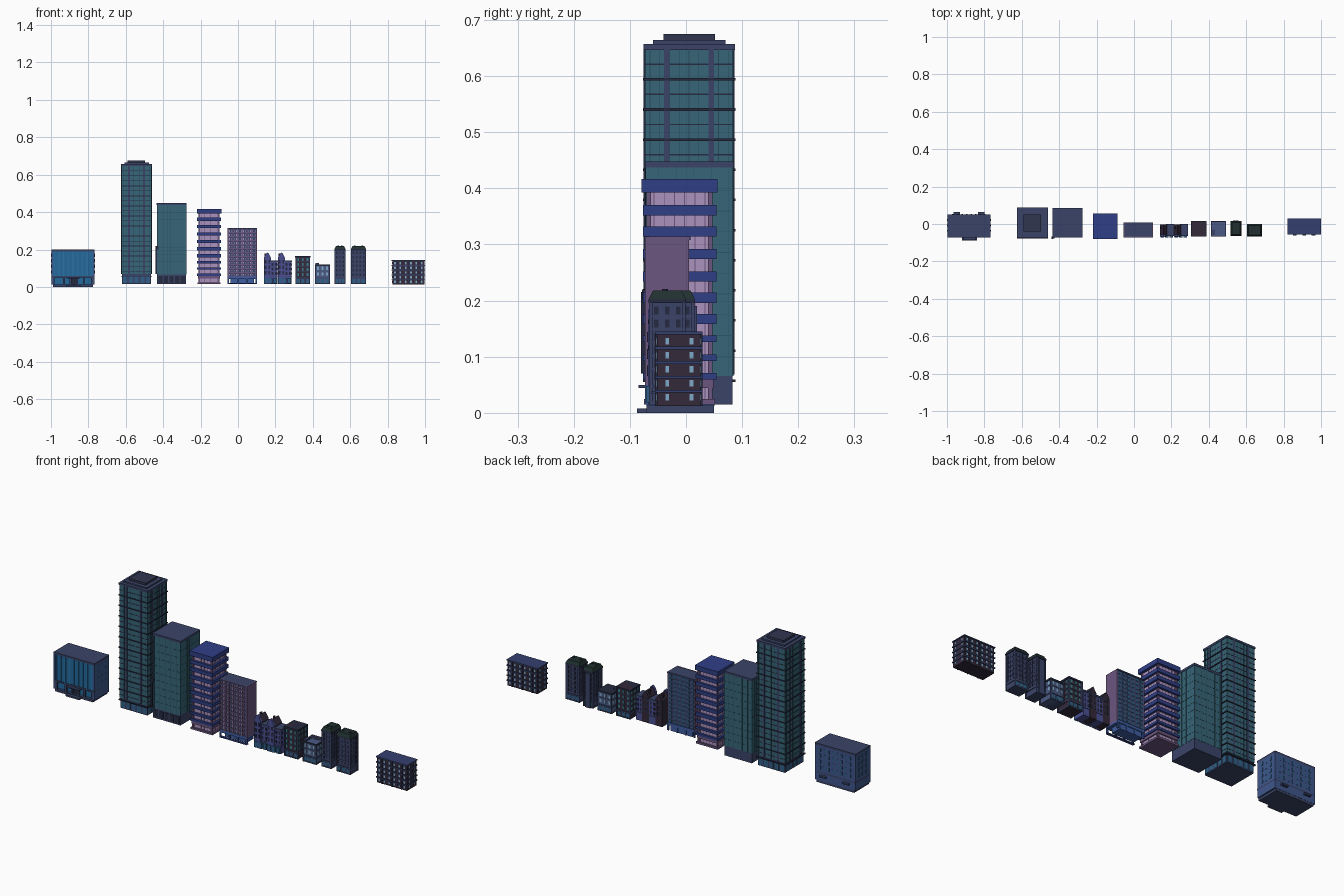
import bpy, bmesh
from mathutils import Vector

if "Cube" in bpy.data.objects:
    bpy.data.objects.remove(bpy.data.objects["Cube"])

def lin(h):
    c = [int(h[i:i + 2], 16) / 255 for i in (0, 2, 4)]
    return [v / 12.92 if v < .04 else ((v + .055) / 1.055) ** 2.4 for v in c] + [1]

mats = {}
def mat(h):
    if h not in mats:
        mats[h] = bpy.data.materials.new("paint_" + h)
        mats[h].diffuse_color = lin(h)
    return mats[h]

def part(name, col, boxes, taper=0):
    """One object made of boxes (x0,x1,y0,y1,z0,z1); taper pulls the top inwards."""
    bm = bmesh.new()
    for x0, x1, y0, y1, z0, z1 in boxes:
        r = bmesh.ops.create_cube(bm, size=1)
        for v in r['verts']:
            t = taper if v.co.z > 0 else 0
            v.co = Vector((x1 - t if v.co.x > 0 else x0 + t,
                           y1 - t if v.co.y > 0 else y0 + t,
                           z1 if v.co.z > 0 else z0))
    return finish(name, col, bm)

def finish(name, col, bm):
    bmesh.ops.recalc_face_normals(bm, faces=bm.faces)
    me = bpy.data.meshes.new(name)
    bm.to_mesh(me)
    bm.free()
    me.materials.append(mat(col))
    ob = bpy.data.objects.new(name, me)
    bpy.context.collection.objects.link(ob)
    return ob

def prism(name, col, outline, y0, y1):
    """Front (x,z) outline extruded along y."""
    bm = bmesh.new()
    f = bm.faces.new([bm.verts.new((x, y0, z)) for x, z in outline])
    r = bmesh.ops.extrude_face_region(bm, geom=[f])
    bmesh.ops.translate(bm, vec=(0, y1 - y0, 0), verts=[g for g in r['geom'] if isinstance(g, bmesh.types.BMVert)])
    return finish(name, col, bm)

def grid(b, sides, cols, rows, w, h, d=.0015):
    """Panels on walls of box b; w, h are fractions of a cell. Sides: f b l r."""
    x0, x1, y0, y1, z0, z1 = b
    out, ch = [], (z1 - z0) / rows
    for s in sides:
        a0, a1 = (x0, x1) if s in 'fb' else (y0, y1)
        n = cols if s in 'fb' else max(1, round(cols * (a1 - a0) / (x1 - x0)))
        cw = (a1 - a0) / n
        for i in range(n):
            for j in range(rows):
                p, q = a0 + cw * (i + .5 - w / 2), a0 + cw * (i + .5 + w / 2)
                u, v = z0 + ch * (j + .5 - h / 2), z0 + ch * (j + .5 + h / 2)
                out.append({'f': (p, q, y0 - d, y0 + d, u, v), 'b': (p, q, y1 - d, y1 + d, u, v),
                            'l': (x0 - d, x0 + d, p, q, u, v), 'r': (x1 - d, x1 + d, p, q, u, v)}[s])
    return out

def grow(b, g, z0, z1):
    return (b[0] - g, b[1] + g, b[2] - g, b[3] + g, z0, z1)

TEAL, SLATE, NAVY, DARK, BROWN = '376678', '3a4468', '2f3f86', '262a40', '33293a'
GLASS, PALE, PINK, PURPLE, BLUE = '2f5f86', '7fa8c8', 'ab92bd', '6b567f', '23699c'

# Civic hall: blue block with recessed entrance, pilasters and steps
a = (-.995, -.77, -.068, .048, .055, .19)
part("hall_body", BLUE, [a, (-.985, -.78, -.055, .04, .012, .055)])
part("hall_plinth", SLATE, [(-.99, -.775, -.07, .05, 0, .012), (-.92, -.84, -.087, -.07, 0, .008)])
part("hall_roof", SLATE, [grow(a, .003, .19, .2)])
part("hall_band", SLATE, [grow(a, .003, .05, .058)])
part("hall_side_cladding", '3f568c', [(-.998, -.99, -.07, .05, .012, .19), (-.775, -.767, -.07, .05, .012, .19),
                                      (-.998, -.767, .044, .051, .012, .19)])
part("hall_pilasters", '2b76a8', grid(a, 'f', 9, 1, .15, 1, .003))
part("hall_back_windows", GLASS, grid((-.98, -.785, -.06, .051, .065, .185), 'b', 8, 4, .35, .6))
part("hall_side_windows", GLASS, grid((-.998, -.767, -.05, .035, .065, .185), 'lr', 8, 4, .35, .6))
part("hall_portico_posts", SLATE, [(x, x + .01, -.07, -.06, .012, .05) for x in (-.99, -.935, -.9, -.865, -.83, -.785)])
part("hall_door", DARK, [(-.9, -.86, -.058, -.05, .012, .045)])
part("hall_canopies", SLATE, [(-.915, -.845, -.085, -.06, .044, .05)] +
     [(x, x + .035, .05, .064, .035, .043) for x in (-.965, -.835)])

# Tall tower: glass shaft ringed by ledges, corner pilasters and stepped crown
b = (-.622, -.463, -.073, .084, .068, .648)
part("tower_shaft", TEAL, [b])
part("tower_base", SLATE, [grow(b, -.003, .015, .068)])
part("tower_shopfront", GLASS, grid(grow(b, -.003, .02, .058), 'fblr', 5, 1, .7, 1))
part("tower_ledges", DARK, [grow(b, .004, .055 + .0537 * i, .0595 + .0537 * i) for i in range(11)] +
     [grow(b, .001, .083 + .0537 * i, .0855 + .0537 * i) for i in range(11)])
part("tower_pilasters", SLATE, [(x - .005, x + .005, -.0755, .0865, .068, .648) for x in (-.583, -.502)] +
     [(-.6245, -.4605, y - .005, y + .005, .068, .648) for y in (-.034, .045)])
part("tower_mullions", '25485a', grid(b, 'fblr', 9, 1, .07, 1, .001))
part("tower_crown", SLATE, [grow(b, .003, .647, .657), grow(b, -.014, .657, .664)])
part("tower_penthouse", '30364f', [(-.59, -.496, -.04, .052, .66, .675)])

# Office block: plain curtain wall over a shop level
c = (-.433, -.276, -.072, .084, .066, .437)
part("office_wall", TEAL, [c])
part("office_base", SLATE, [grow(c, -.001, .015, .066)])
part("office_parapet", SLATE, [grow(c, .0015, .437, .448)])
part("office_mullions", '2c5567', grid(c, 'fblr', 10, 1, .05, 1, .0008) + [grow(c, .0008, .1 + .037 * i, .1015 + .037 * i) for i in range(9)])
part("office_shop_windows", DARK, grid((-.43, -.28, -.072, .08, .022, .058), 'f', 5, 1, .75, 1))
part("office_blade_sign", DARK, [(-.441, -.433, -.08, -.068, .07, .215), (-.441, -.425, -.078, -.07, .2, .22)])

# Banded block: pale core with projecting blue spandrels
d = (-.207, -.102, -.066, .043, .02, .4)
part("banded_core", PINK, [d])
part("banded_mullions", PURPLE, grid(d, 'fblr', 6, 1, .09, 1, .0012))
tops = (.37, .332, .292, .252, .214, .176, .138, .104, .071)
part("banded_spandrels", NAVY, [grow(d, .011, t - (.018 if t > .15 else .012), t) for t in tops] + [grow(d, .013, .393, .417)])
part("banded_base", PURPLE, [grow(d, .009, .015, .025), grow(d, .006, .044, .06)])
part("banded_corner_posts", PURPLE, [(x - .004, x + .004, y - .004, y + .004, .02, .395)
                                     for x in (-.207, -.102) for y in (-.066, .043)])

# Purple slab: side walls and gridded front above an open base
e = (-.052, .098, -.068, .004, .055, .31)
part("slab_core", SLATE, [e])
part("slab_side_walls", PURPLE, [(.096, .101, -.073, .005, .05, .314), (-.055, -.05, -.073, .005, .05, .314)])
part("slab_front_frame", PURPLE, [(-.052 + .025 * i - .003, -.052 + .025 * i + .003, -.073, -.066, .055, .314) for i in range(7)] +
     [(-.052, .098, -.072, -.066, .052 + .0214 * i, .058 + .0214 * i) for i in range(13)])
part("slab_front_windows", PINK, grid(e, 'f', 12, 12, .3, .45))
part("slab_back_windows", GLASS, grid(e, 'b', 6, 12, .6, .5))
part("slab_roof", SLATE, [(-.055, .101, -.073, .008, .308, .314)])
part("slab_base_frame", '3d5ca0', [(-.055, .101, -.073, .009, .042, .056), (-.04, .085, -.05, .005, .015, .045)] +
     [(x, x + .008, y, y + .008, .015, .045) for x in (-.055, -.005, .043, .093) for y in (-.073, .0)])
part("slab_sill", NAVY, [(-.055, .101, -.073, -.06, .015, .02)])

# Pair of gabled row houses, each with a lower wing
for k, x in enumerate((.138, .213)):
    n = "rowhouse_%d_" % (k + 1)
    prism(n + "gable", '4a4f92', [(x, .015), (x + .038, .015), (x + .038, .155), (x + .027, .178),
                                 (x + .019, .184), (x + .011, .178), (x, .155)], -.068, -.056)
    prism(n + "body", BROWN, [(x, .015), (x + .038, .015), (x + .038, .15), (x + .019, .178), (x, .15)], -.057, -.003)
    w = (x + .037, x + .074, -.062, -.004, .015, .136)
    part(n + "wing", '4a4f92', [w])
    part(n + "cornice", SLATE, [grow(w, .003, .134, .142), grow(w, .002, .052, .057)])
    part(n + "windows", DARK, grid((x, x + .038, -.068, -.003, .06, .15), 'fb', 2, 3, .5, .6) +
         grid(grow(w, 0, .06, .132), 'fb', 2, 3, .5, .6) + grid(grow(w, 0, .06, .132), 'r', 2, 3, .4, .5))
    part(n + "shop", GLASS, grid((x, x + .074, -.066, 0, .018, .048), 'f', 3, 1, .75, 1, .005))
    part(n + "chimney", BROWN, [(x + .003, x + .011, -.025, -.015, .14, .178)])

# Small city houses: box body, storey ledges, windows, optional mansard roof
def house(name, bx, wall, glass, cols, rows, roof=None):
    x0, x1, y0, y1, z0, z1 = bx
    part(name + "_body", wall, [bx])
    part(name + "_shop", SLATE, [grow(bx, .002, z0, .02), grow(bx, .003, .044, .05)])
    part(name + "_shop_windows", GLASS, grid(grow(bx, 0, .022, .042), 'fb', 3, 1, .7, 1))
    part(name + "_windows", glass, grid(grow(bx, 0, .054, z1 - .006), 'fblr', cols, rows, .4, .6))
    h = (z1 - .06) / rows
    part(name + "_ledges", SLATE, [grow(bx, .0015, .054 + h * i, .0565 + h * i) for i in range(1, rows)])
    part(name + "_corner_posts", SLATE, [(x - .003, x + .003, y - .003, y + .003, z0, z1) for x in (x0, x1) for y in (y0, y1)])
    if roof:
        part(name + "_eaves", DARK, [grow(bx, .004, z1 - .004, z1 + .002)])
        part(name + "_mansard_roof", roof, [grow(bx, .004, z1 + .002, z1 + .018)], .008)
        part(name + "_roof_vents", DARK, [(x, x + .008, y0 + .02, y0 + .028, z1, z1 + .021) for x in (x0 + .012, x1 - .02)])
    else:
        part(name + "_cornice", DARK, [grow(bx, .004, z1 - .008, z1)])

house("brown_house", (.31, .383, -.063, .012, .015, .166), BROWN, '3c8090', 3, 4)
house("low_house", (.415, .488, -.063, .012, .015, .12), '4a5a84', PALE, 3, 2)
part("low_house_stair_box", SLATE, [(.415, .432, -.06, -.03, .115, .127)])
house("mansard_house_left", (.52, .571, -.06, .012, .015, .2), SLATE, DARK, 3, 6, '20302f')
house("mansard_house_right", (.608, .681, -.063, -.004, .015, .2), SLATE, DARK, 4, 6, '20302f')
part("mansard_house_rear_bay", SLATE, [(.53, .56, .01, .02, .015, .19)])

# Apartment block: dark walls, blue ledges, lit windows
k = (.825, .996, -.052, .026, .012, .142)
part("apartment_body", BROWN, [k])
part("apartment_ledges", '34406e', [grow(k, .0035, z, z + .005) for z in (.036, .061, .087, .113, .14)])
part("apartment_windows", PALE, grid(grow(k, 0, .015, .14), 'fb', 6, 5, .3, .5) +
     grid((.825, .996, -.055, .031, .015, .14), 'lr', 4, 5, .16, .45))
part("apartment_piers", DARK, grid(k, 'fb', 3, 1, .1, 1, .003))
part("apartment_porches", SLATE, [(x, x + .02, -.062, -.05, .034, .038) for x in (.85, .9, .95)])

for m in bpy.data.materials:
    if m.users and not m.is_grease_pencil:
        m.use_nodes = True
        m.node_tree.nodes["Principled BSDF"].inputs["Base Color"].default_value = m.diffuse_color
